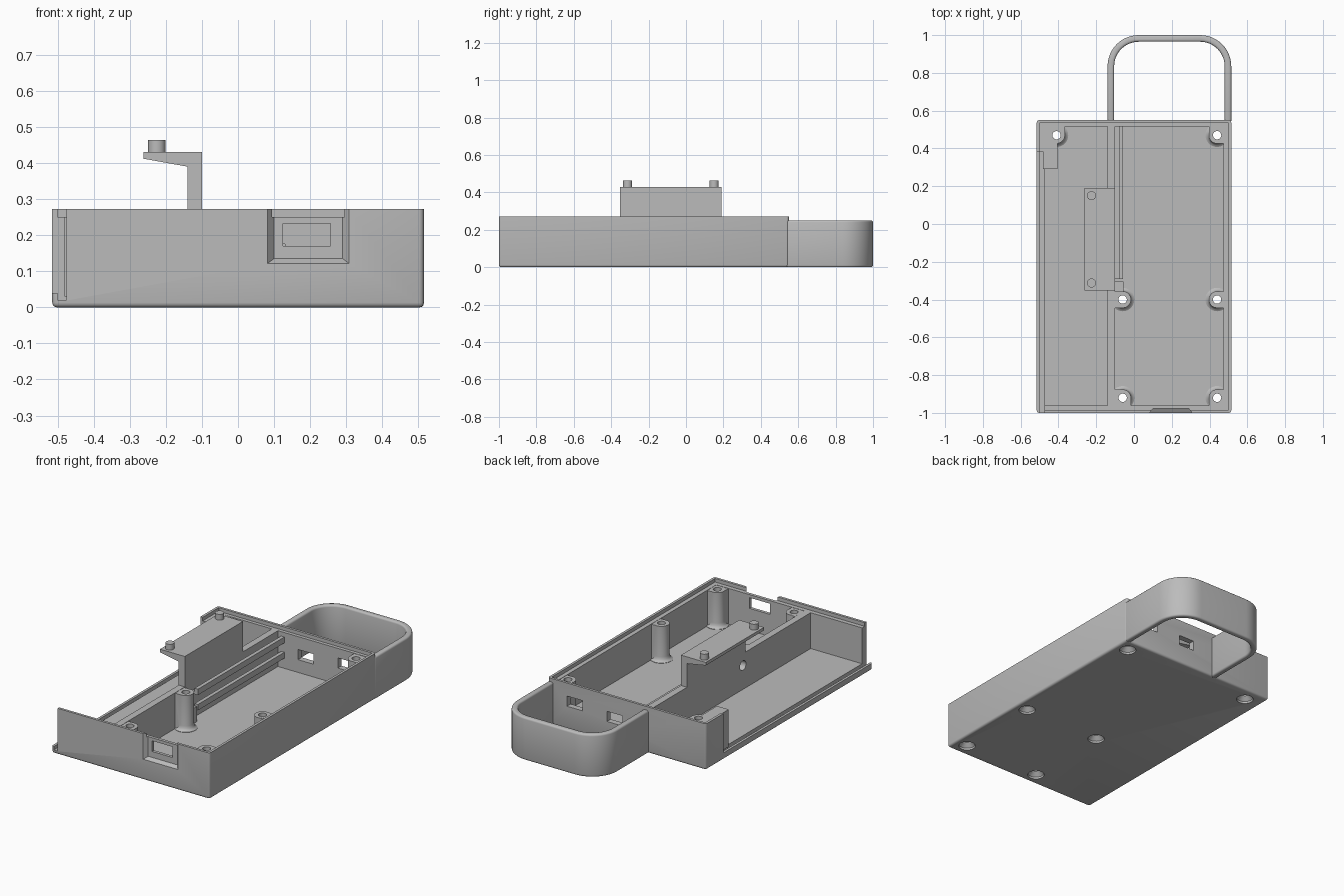
import bpy, bmesh, math

if "Cube" in bpy.data.objects:
    bpy.data.objects.remove(bpy.data.objects["Cube"], do_unlink=True)

grey = bpy.data.materials.new("matte_grey")
grey.use_nodes = True
grey.diffuse_color = (0.5, 0.5, 0.5, 1)
grey.node_tree.nodes["Principled BSDF"].inputs["Base Color"].default_value = (0.5, 0.5, 0.5, 1)


def finish(bm, name):
    bmesh.ops.recalc_face_normals(bm, faces=bm.faces)
    mesh = bpy.data.meshes.new(name)
    bm.to_mesh(mesh)
    bm.free()
    mesh.materials.append(grey)
    obj = bpy.data.objects.new(name, mesh)
    bpy.context.collection.objects.link(obj)
    return obj


def box(name, x, y, z):
    bm = bmesh.new()
    bmesh.ops.create_cube(bm, size=1)
    for v in bm.verts:
        v.co = [(lo + hi) / 2 + c * (hi - lo) for c, (lo, hi) in zip(v.co, (x, y, z))]
    return finish(bm, name)


def prism(name, points, vec):
    bm = bmesh.new()
    face = bm.faces.new([bm.verts.new(p) for p in points])
    new = bmesh.ops.extrude_face_region(bm, geom=[face])["geom"]
    bmesh.ops.translate(bm, vec=vec, verts=[g for g in new if isinstance(g, bmesh.types.BMVert)])
    return finish(bm, name)


def turned(name, x, y, rings, sides=32):
    """Solid of revolution from (radius, height) rings."""
    bm = bmesh.new()
    loops = [[bm.verts.new((x + r * math.cos(math.tau * i / sides),
                            y + r * math.sin(math.tau * i / sides), z))
              for i in range(sides)] for r, z in rings]
    for a, b in zip(loops, loops[1:]):
        for i in range(sides):
            j = (i + 1) % sides
            bm.faces.new((a[i], a[j], b[j], b[i]))
    bm.faces.new(loops[0])
    bm.faces.new(loops[-1])
    return finish(bm, name)


def bake(obj):
    graph = bpy.context.evaluated_depsgraph_get()
    old, obj.data = obj.data, bpy.data.meshes.new_from_object(obj.evaluated_get(graph))
    obj.modifiers.clear()
    bpy.data.meshes.remove(old)


def combine(obj, tool, operation):
    mod = obj.modifiers.new(operation, "BOOLEAN")
    mod.operation, mod.solver, mod.object = operation, "EXACT", tool
    bake(obj)
    bpy.data.objects.remove(tool, do_unlink=True)


def cut(obj, *size):
    combine(obj, box("cutter", *size), "DIFFERENCE")


def bevel(obj, width, segments=3):
    mod = obj.modifiers.new("bevel", "BEVEL")
    mod.width, mod.segments, mod.limit_method = width, segments, "ANGLE"
    bake(obj)


# Outer shell with rounded lower edges; the top is trimmed flat
case = box("case", (-.515, .515), (-1, .55), (0, .32))
bevel(case, .013)
cut(case, (-1, 1), (-2, 2), (.272, .5))

# Two compartments, stepped rim and the open side with its panel groove
cut(case, (-.475, -.14), (-.96, .515), (.04, .4))
cut(case, (-.10, .475), (-.96, .515), (.04, .4))
cut(case, (-.5, .5), (-.985, .535), (.251, .4))
cut(case, (-.6, -.475), (-1.1, .385), (.04, .4))
cut(case, (-.5, -.4751), (-1.1, .385), (.02, .4))

# Corner block beside the groove
combine(case, box("block", (-.481, -.405), (.29, .525), (.03, .25)), "UNION")

# Screw posts with flared feet and webs to the nearest walls
posts = [(.44, .47, 1, 1), (-.41, .47, -1, 1), (.44, -.4, 1, 0),
         (-.06, -.4, -1, 0), (.44, -.92, 1, -1), (-.06, -.92, -1, -1)]
for x, y, sx, sy in posts:
    combine(case, turned("post", x, y, [(.062, .03), (.062, .042), (.053, .047),
                                        (.047, .056), (.044, .07), (.044, .2495)]), "UNION")
    w = .0435
    if sx:
        combine(case, box("web", sorted((x, x + sx * .05)), (y - w, y + w), (.03, .249)), "UNION")
    if sy:
        combine(case, box("web", (x - w, x + w), sorted((y, y + sy * .05)), (.03, .249)), "UNION")

# Through holes, countersunk underneath
for x, y, sx, sy in posts:
    hole = turned("hole", x, y, [(.046, -.02), (.046, .012), (.022, .035), (.022, .35)])
    combine(case, hole, "DIFFERENCE")

# Tapered port recess and window in the front wall
bm = bmesh.new()
bmesh.ops.create_cube(bm, size=1)
for v in bm.verts:
    front = v.co.y < 0
    half = .115 if front else .095
    v.co = (.195 + math.copysign(half, v.co.x), -1.002 if front else -.978,
            .4 if v.co.z > 0 else (.12 if front else .135))
combine(case, finish(bm, "recess"), "DIFFERENCE")
cut(case, (.125, .257), (-1.1, -.9), (.17, .233))

# Two windows in the back wall
for x, z in ((.34, .165), (.08, .145)):
    cut(case, (x - .05, x + .05), (.5, .6), (z - .03, z + .03))

# Cable hole through the divider
cable = turned("cable_hole", 0, 0, [(.028, -.19), (.028, -.08)])
for v in cable.data.vertices:
    v.co = (v.co.z, -.33 + v.co.x, .18 + v.co.y)
combine(case, cable, "DIFFERENCE")

# Grooved rails on the divider
for i, z in enumerate((.10, .19)):
    section = [(-.105, z), (-.058, z), (-.058, z + .035), (-.08, z + .035),
               (-.08, z + .015), (-.105, z + .015)]
    prism(f"rail_{i + 1}", [(x, -.29, h) for x, h in section], (0, .81, 0))
box("rail_stop", (-.105, -.055), (-.36, -.305), (.03, .13))

# Raised bracket with a sloped underside and two pins
arm = [(-.14, .24), (-.10, .24), (-.10, .43), (-.262, .43), (-.262, .412), (-.14, .39)]
prism("bracket", [(x, -.352, z) for x, z in arm], (0, .542, 0))
pins = [turned(f"bracket_pin_{i + 1}", -.225, y, [(.024, .42), (.024, .464)])
        for i, y in enumerate((-.312, .15))]

# U-shaped carrying handle
def arch(inset):
    left, right, top, r = -.14 + inset, .515 - inset, 1 - inset, .165 - inset
    pts = [(right, .535)]
    for cx, start in ((right - r, 0), (left + r, 90)):
        for i in range(13):
            a = math.radians(start + i * 7.5)
            pts.append((cx + r * math.cos(a), top - r + r * math.sin(a)))
    return pts + [(left, .535)]


handle = prism("handle", [(x, y, 0) for x, y in arch(0) + arch(.035)[::-1]], (0, 0, .251))
bevel(handle, .011)

# Smooth the curved parts and keep their edges sharp
bpy.ops.object.select_all(action="DESELECT")
for obj in [case, handle] + pins:
    obj.select_set(True)
bpy.context.view_layer.objects.active = case
bpy.ops.object.shade_smooth_by_angle(angle=math.radians(35))
